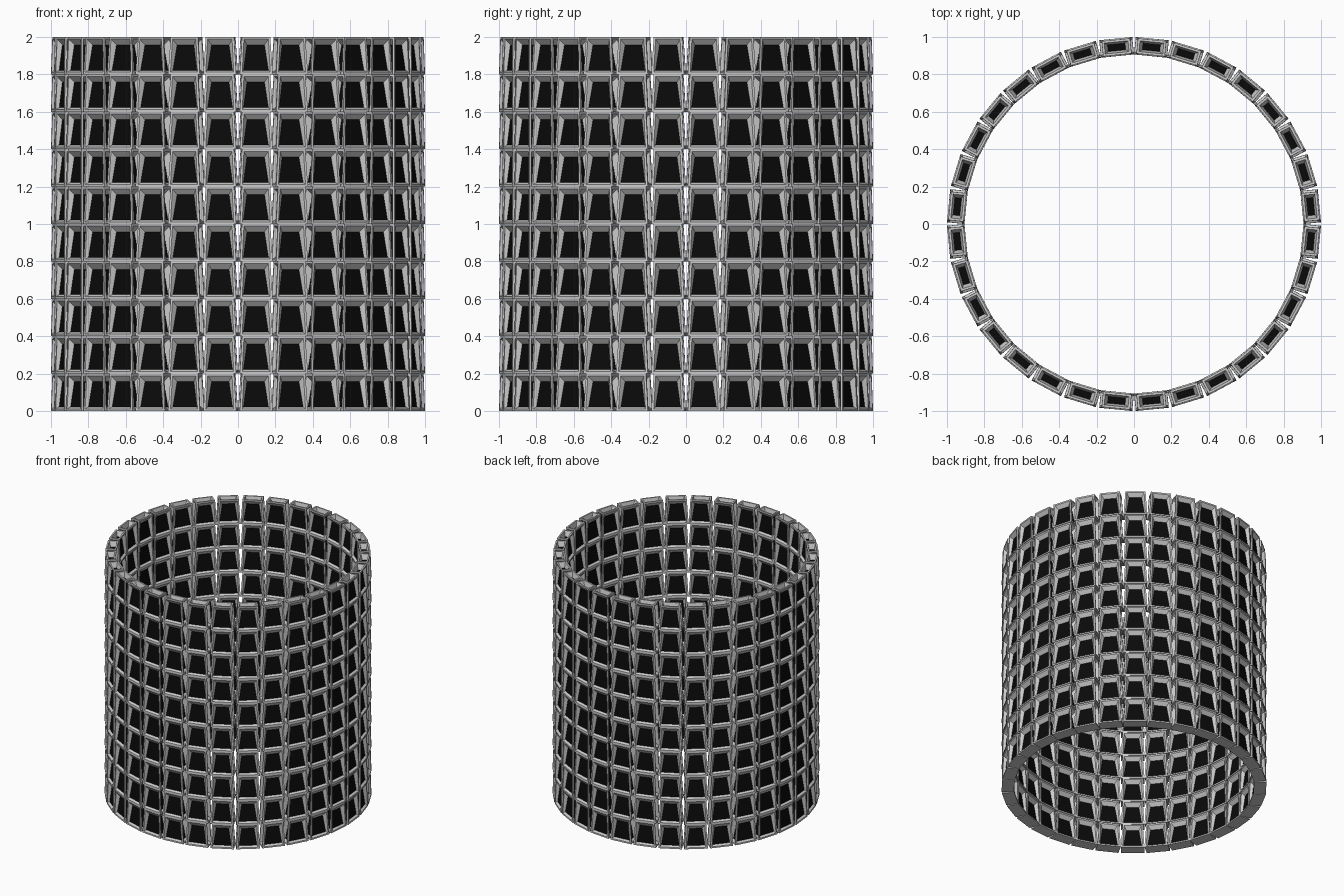
import bpy, math
from mathutils import Matrix, Vector

if "Cube" in bpy.data.objects:
    bpy.data.objects.remove(bpy.data.objects["Cube"])

SEGMENTS, ROWS, ROW_H = 32, 10, 0.2
HALF = math.pi / SEGMENTS
R_IN, R_OUT = 0.902, 0.996
R_MID, DEPTH = (R_IN + R_OUT) / 2, (R_OUT - R_IN) / 2
BORDER = 0.012

black = bpy.data.materials.new("dark_panel")
black.diffuse_color = (0.003, 0.003, 0.003, 1)
black.use_nodes = True
black.node_tree.nodes["Principled BSDF"].inputs["Base Color"].default_value = black.diffuse_color


def frustum(w0, d0, z0, w1, d1, z1):
    """Eight corners of a tapered block: bottom ring, then top ring."""
    signs = [(-1, -1), (1, -1), (1, 1), (-1, 1)]
    return ([Vector((sx * w0, sy * d0, z0)) for sx, sy in signs] +
            [Vector((sx * w1, sy * d1, z1)) for sx, sy in signs])


def inset(q):
    """Shrink a quad by the border width on every side."""
    u = BORDER / (((q[1] - q[0]).length + (q[2] - q[3]).length) / 2)
    v = BORDER / (q[3] - q[0]).length

    def at(s, t):
        return q[0].lerp(q[1], s).lerp(q[3].lerp(q[2], s), t)
    return [at(u, v), at(1 - u, v), at(1 - u, 1 - v), at(u, 1 - v)]


def make_mesh(name, quads):
    verts = [p for q in quads for p in q]
    faces = [tuple(range(i, i + 4)) for i in range(0, len(verts), 4)]
    mesh = bpy.data.meshes.new(name)
    mesh.from_pydata(verts, [], faces)
    mesh.update()
    return mesh


# Tapered cell with recessed windows on four sides and the top
OPEN = [(0, 1, 5, 4), (1, 2, 6, 5), (2, 3, 7, 6), (3, 0, 4, 7), (4, 5, 6, 7)]
shell = frustum(R_IN * math.tan(HALF), DEPTH, 0, 0.076, DEPTH * 0.87, ROW_H)
core = frustum(0.067, 0.030, 0.022, 0.047, 0.018, 0.158)
frame_quads = [[shell[i] for i in (3, 2, 1, 0)]]
core_quads = []
for face in OPEN:
    outer, inner = [shell[i] for i in face], [core[i] for i in face]
    rim = inset(outer)
    for a, b in ((outer, rim), (rim, inner)):
        for k in range(4):
            n = (k + 1) % 4
            frame_quads.append([a[k], a[n], b[n], b[k]])
    core_quads.append(inner)

frame_mesh = make_mesh("cell_frame", frame_quads)
panel_mesh = make_mesh("cell_panel", core_quads)
panel_mesh.materials.append(black)

# Repeat the cell upward and around the ring
for i in range(SEGMENTS):
    turn = (Matrix.Rotation((2 * i + 1) * HALF, 4, 'Z') @
            Matrix.Translation((0, -R_MID, 0)))
    for label, mesh in (("frame_column", frame_mesh), ("panel_column", panel_mesh)):
        ob = bpy.data.objects.new(f"{label}_{i + 1}", mesh)
        bpy.context.collection.objects.link(ob)
        ob.matrix_world = turn
        arr = ob.modifiers.new("rows", 'ARRAY')
        arr.count = ROWS
        arr.use_relative_offset = False
        arr.use_constant_offset = True
        arr.constant_offset_displace = (0, 0, ROW_H)
